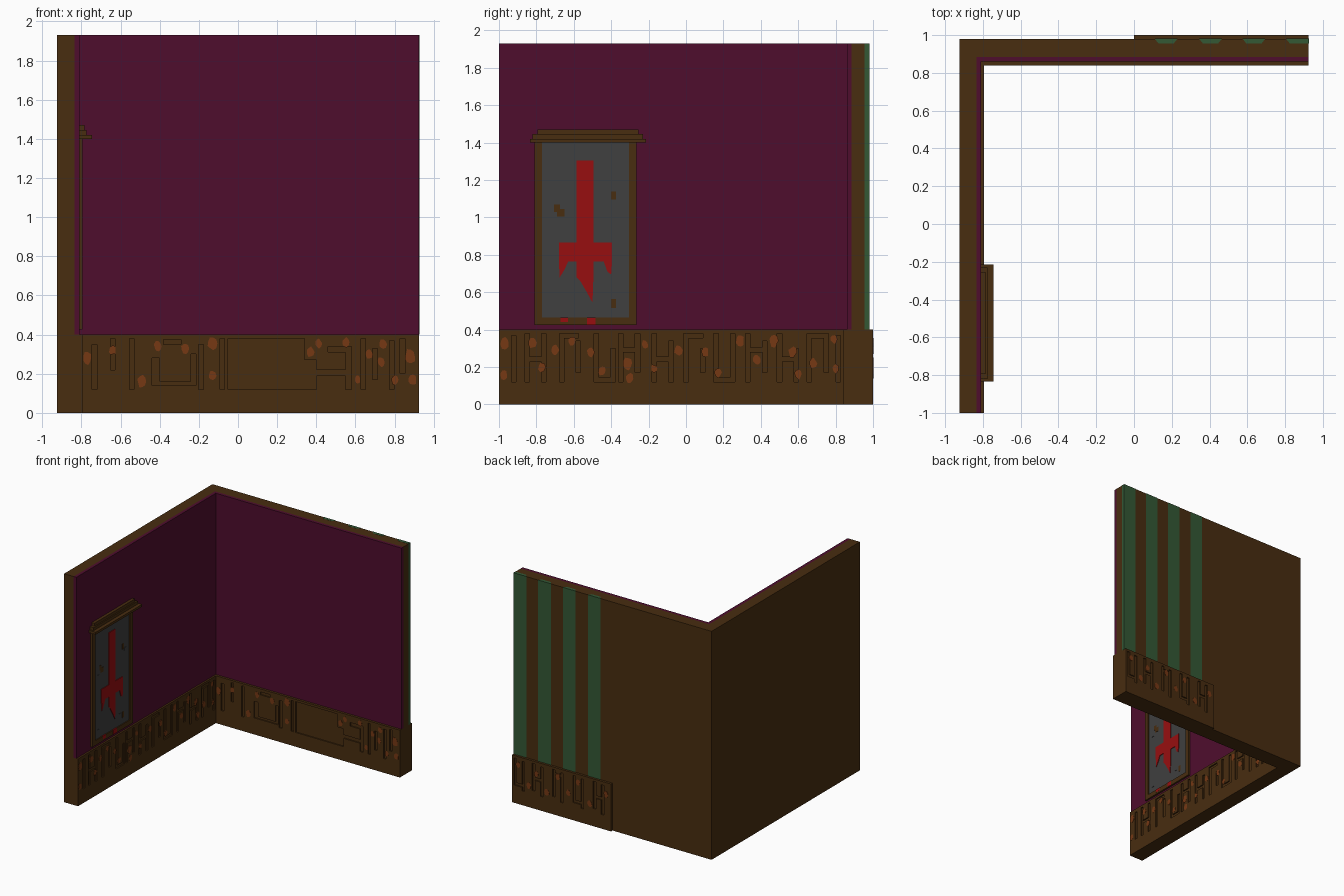
import bpy, bmesh, math, random
from mathutils import Vector

if "Cube" in bpy.data.objects:
    bpy.data.objects.remove(bpy.data.objects["Cube"])
random.seed(4)


def material(name, rgb):
    m = bpy.data.materials.new(name)
    m.use_nodes = True
    m.diffuse_color = (*rgb, 1)
    bsdf = m.node_tree.nodes["Principled BSDF"]
    bsdf.inputs["Base Color"].default_value = (*rgb, 1)
    bsdf.inputs["Roughness"].default_value = 0.8
    return m


BROWN = material("dark_wood", (0.065, 0.026, 0.005))
PURPLE = material("purple_wall", (0.078, 0.004, 0.027))
GREEN = material("green_stripe", (0.033, 0.098, 0.036))
GREY = material("grey_panel", (0.05, 0.05, 0.05))
RED = material("red_paint", (0.31, 0.0045, 0.005))
RUST = material("rust", (0.18, 0.04, 0.007))


# Local frames: u runs along the wall, z is up, d points out of the surface
def left_face(u, z, d):
    return Vector((-0.795 + d, u, z))


def rear_face(u, z, d):
    return Vector((u, 0.84 - d, z))


def outer_face(u, z, d):
    return Vector((u, 1.0 + d, z))


def finish(bm, name, mat):
    bmesh.ops.recalc_face_normals(bm, faces=bm.faces)
    mesh = bpy.data.meshes.new(name)
    bm.to_mesh(mesh)
    bm.free()
    mesh.materials.append(mat)
    ob = bpy.data.objects.new(name, mesh)
    bpy.context.collection.objects.link(ob)
    return ob


def box(name, x, y, z, mat):
    bm = bmesh.new()
    bmesh.ops.create_cube(bm, size=1)
    for v in bm.verts:
        v.co = [r[0] if c < 0 else r[1] for c, r in zip(v.co, (x, y, z))]
    return finish(bm, name, mat)


def add_prism(bm, pts, place, d0, d1):
    f = bm.faces.new([bm.verts.new(place(u, z, d0)) for u, z in pts])
    ext = bmesh.ops.extrude_face_region(bm, geom=[f], use_keep_orig=True)
    shift = place(0, 0, d1) - place(0, 0, d0)
    bmesh.ops.translate(bm, vec=shift, verts=[g for g in ext["geom"] if isinstance(g, bmesh.types.BMVert)])


def prisms(name, outlines, place, d0, d1, mat):
    bm = bmesh.new()
    for pts in outlines:
        add_prism(bm, pts, place, d0, d1)
    return finish(bm, name, mat)


def rect(u0, u1, z0, z1):
    return [(u0, z0), (u1, z0), (u1, z1), (u0, z1)]


def carved(name, u0, u1, strokes, place, depth):
    """Raised layer of a baseboard with rectangular strokes left open."""
    us = sorted({u0, u1} | {round(s[i], 3) for s in strokes for i in (0, 1)})
    zs = sorted({0.0, 0.4} | {round(s[i], 3) for s in strokes for i in (2, 3)})
    bm = bmesh.new()
    grid = [[bm.verts.new(place(u, z, 0)) for z in zs] for u in us]
    for i in range(len(us) - 1):
        for j in range(len(zs) - 1):
            cu, cz = (us[i] + us[i + 1]) / 2, (zs[j] + zs[j + 1]) / 2
            if not any(a < cu < b and c < cz < d for a, b, c, d in strokes):
                bm.faces.new((grid[i][j], grid[i + 1][j], grid[i + 1][j + 1], grid[i][j + 1]))
    bmesh.ops.delete(bm, geom=[v for v in bm.verts if not v.link_faces], context="VERTS")
    ext = bmesh.ops.extrude_face_region(bm, geom=bm.faces[:], use_keep_orig=True)
    shift = place(0, 0, -depth) - place(0, 0, 0)
    bmesh.ops.translate(bm, vec=shift, verts=[g for g in ext["geom"] if isinstance(g, bmesh.types.BMVert)])
    return finish(bm, name, BROWN)


def rust_spots(name, spots, place):
    outlines = []
    for u, z, r in spots:
        ring = []
        for k in range(9):
            a, s = k * math.tau / 9, r * random.uniform(0.8, 1.15)
            ring.append((u + s * math.cos(a), z + 1.35 * s * math.sin(a)))
        outlines.append(ring)
    return prisms(name, outlines, place, -0.004, 0.0015, RUST)


def bar(u, z0, z1, w=0.025):
    return (u - w / 2, u + w / 2, z0, z1)


# Walls: wooden core with purple lining
box("left_wall", (-0.925, -0.835), (-1, 0.98), (0, 1.93), BROWN)
box("rear_wall", (-0.835, 0.925), (0.885, 0.98), (0, 1.93), BROWN)
box("left_lining", (-0.835, -0.81), (-1, 0.885), (0.4, 1.93), PURPLE)
box("rear_lining", (-0.81, 0.925), (0.86, 0.885), (0.4, 1.93), PURPLE)

# Baseboard backing
DEPTH = 0.01
box("left_baseboard_back", (-0.835, -0.795 - DEPTH), (-1, 0.885), (0, 0.4), BROWN)
box("rear_baseboard_back", (-0.805, 0.925), (0.84 + DEPTH, 0.885), (0, 0.4), BROWN)
box("outer_baseboard_back", (0, 0.925), (0.98, 1.0 - DEPTH), (0, 0.4), BROWN)

# Carved left baseboard: upright grooves joined by short bars
left = [bar(-0.92, 0.12, 0.37)]
for i, u in enumerate((-0.85, -0.665, -0.48, -0.35, -0.17, 0.0, 0.16, 0.33, 0.5, 0.66)):
    left += [bar(u, 0.12, 0.38), bar(u + 0.09, 0.12 + 0.05 * (i % 2), 0.38 - 0.04 * (i % 3))]
    z = (0.23, 0.355, 0.12, 0.28)[i % 4]
    left.append((u, u + 0.09, z, z + 0.025))
left.append(bar(0.815, 0.12, 0.37))
carved("left_baseboard", -1, 0.84, left, left_face, DEPTH)

# Carved rear baseboard: grooves at the ends, one wide sunk field in the middle
rear = [bar(-0.733, 0.12, 0.35), bar(-0.64, 0.22, 0.38), bar(-0.543, 0.12, 0.38),
        (-0.44, -0.24, 0.14, 0.16), (-0.44, -0.40, 0.16, 0.28), (-0.38, -0.29, 0.35, 0.375),
        (-0.24, -0.215, 0.14, 0.3), bar(-0.19, 0.12, 0.35), bar(-0.08, 0.12, 0.38),
        (-0.05, 0.34, 0.12, 0.38), (0.34, 0.4, 0.12, 0.27), (0.4, 0.56, 0.19, 0.22),
        (0.46, 0.57, 0.31, 0.34), (0.55, 0.58, 0.12, 0.34), bar(0.64, 0.12, 0.38),
        bar(0.70, 0.17, 0.33), bar(0.785, 0.12, 0.37), bar(0.84, 0.2, 0.38)]
carved("rear_baseboard", -0.805, 0.925, rear, rear_face, DEPTH)

# Carved baseboard on the outside
outer = []
for i, u in enumerate((0.08, 0.27, 0.46, 0.65, 0.82)):
    outer += [bar(u, 0.12, 0.37), bar(u + 0.075, 0.15, 0.38)]
    z = (0.24, 0.15, 0.33)[i % 3]
    outer.append((u, u + 0.075, z, z + 0.025))
carved("outer_baseboard", 0, 0.925, outer, outer_face, DEPTH)

# Rust spots
rust_spots("left_rust", [
    (-0.97, 0.33, 0.025), (-0.975, 0.16, 0.02), (-0.82, 0.33, 0.022), (-0.77, 0.2, 0.02),
    (-0.7, 0.29, 0.02), (-0.61, 0.34, 0.02), (-0.51, 0.28, 0.02), (-0.45, 0.18, 0.02),
    (-0.31, 0.22, 0.025), (-0.3, 0.14, 0.02), (-0.22, 0.32, 0.018), (-0.17, 0.19, 0.018),
    (-0.04, 0.29, 0.022), (0.1, 0.28, 0.02), (0.17, 0.17, 0.02), (0.29, 0.34, 0.022),
    (0.38, 0.24, 0.02), (0.47, 0.34, 0.024), (0.57, 0.28, 0.022), (0.6, 0.16, 0.02),
    (0.68, 0.22, 0.02), (0.8, 0.19, 0.018), (0.79, 0.35, 0.018)], left_face)
rust_spots("rear_rust", [
    (-0.77, 0.28, 0.024), (-0.64, 0.32, 0.018), (-0.49, 0.16, 0.024), (-0.41, 0.34, 0.02),
    (-0.27, 0.33, 0.02), (-0.13, 0.355, 0.024), (-0.13, 0.19, 0.02), (0.37, 0.31, 0.02),
    (0.41, 0.355, 0.018), (0.55, 0.36, 0.018), (0.67, 0.3, 0.018), (0.61, 0.17, 0.015),
    (0.74, 0.35, 0.02), (0.73, 0.26, 0.018), (0.8, 0.17, 0.018), (0.88, 0.29, 0.027),
    (0.89, 0.17, 0.023)], rear_face)
rust_spots("outer_rust", [
    (0.05, 0.3, 0.02), (0.2, 0.18, 0.022), (0.31, 0.33, 0.02), (0.4, 0.22, 0.02),
    (0.5, 0.33, 0.02), (0.6, 0.17, 0.022), (0.7, 0.3, 0.02), (0.77, 0.18, 0.02),
    (0.87, 0.33, 0.02)], outer_face)

# Green stripes let into the outer face, wider outside than inside
for i, (x0, x1) in enumerate(((0.11, 0.23), (0.345, 0.465), (0.575, 0.695), (0.805, 0.926))):
    end = 0 if i == 3 else 0.02
    prisms(f"green_stripe_{i + 1}", [[(x0, 0.981), (x1, 0.981), (x1 - end, 0.955), (x0 + 0.02, 0.955)]],
           lambda u, v, d: Vector((u, v, d)), 0.4, 1.931, GREEN)

# Framed panel on the left wall
box("grey_panel", (-0.812, -0.803), (-0.77, -0.305), (0.465, 1.4), GREY)
prisms("panel_frame", [rect(-0.81, -0.77, 0.425, 1.4), rect(-0.305, -0.265, 0.425, 1.4),
                       rect(-0.77, -0.305, 0.425, 0.465)], left_face, -0.017, 0, BROWN)
for i, (x, y0, y1, z0, z1) in enumerate(((-0.745, -0.835, -0.215, 1.4, 1.42),
                                         (-0.775, -0.82, -0.23, 1.42, 1.445),
                                         (-0.785, -0.795, -0.255, 1.445, 1.47))):
    box(f"cornice_step_{i + 1}", (-0.812, x), (y0, y1), (z0, z1), BROWN)

# Red inverted cross with drips
prisms("red_cross", [[
    (-0.585, 1.305), (-0.585, 0.865), (-0.68, 0.865), (-0.68, 0.765), (-0.675, 0.68),
    (-0.65, 0.72), (-0.63, 0.765), (-0.585, 0.765), (-0.585, 0.68), (-0.565, 0.66),
    (-0.53, 0.6), (-0.5, 0.545), (-0.495, 0.68), (-0.495, 0.765), (-0.44, 0.765),
    (-0.42, 0.71), (-0.4, 0.695), (-0.395, 0.765), (-0.395, 0.865), (-0.495, 0.865),
    (-0.495, 1.305)]], left_face, -0.01, -0.003, RED)
prisms("red_drips_on_frame", [rect(-0.67, -0.63, 0.44, 0.466), rect(-0.53, -0.485, 0.426, 0.466)],
       left_face, -0.01, 0.0015, RED)

# Chips in the panel
prisms("panel_chips", [rect(-0.705, -0.675, 1.03, 1.07), rect(-0.69, -0.65, 1.005, 1.045),
                       rect(-0.4, -0.375, 1.095, 1.14), rect(-0.4, -0.375, 0.515, 0.565)],
       left_face, -0.01, -0.006, BROWN)
prisms("panel_flakes", [rect(-0.73, -0.705, 0.98, 1.0), rect(-0.375, -0.35, 1.075, 1.1),
                        rect(-0.73, -0.705, 0.515, 0.54), rect(-0.445, -0.425, 0.54, 0.565)],
       left_face, -0.01, -0.005, GREY)
